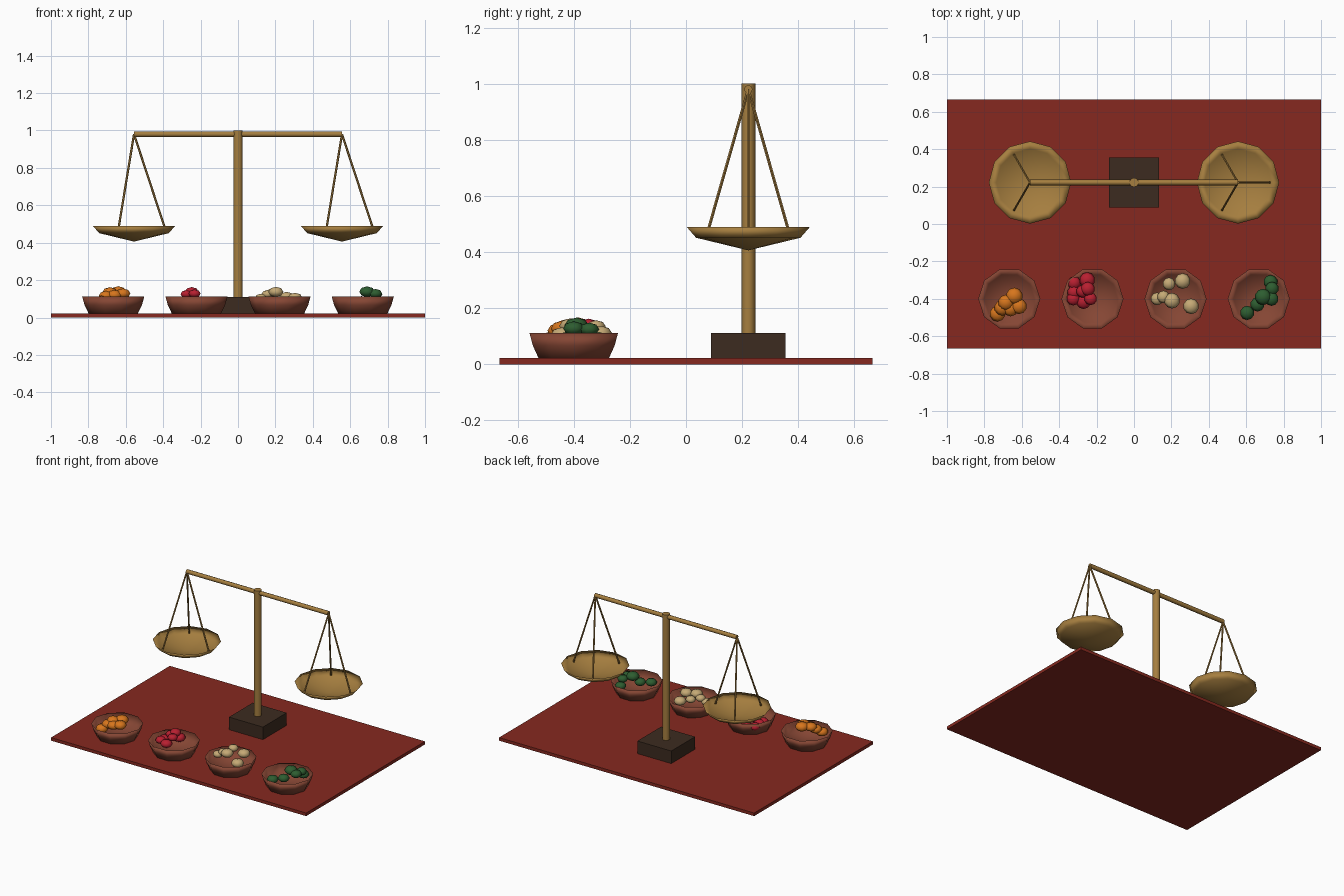
import bpy, bmesh, math
from mathutils import Vector

if "Cube" in bpy.data.objects:
    bpy.data.objects.remove(bpy.data.objects["Cube"])


def material(name, rgb):
    m = bpy.data.materials.new(name)
    m.diffuse_color = (*rgb, 1)
    m.use_nodes = True
    m.node_tree.nodes["Principled BSDF"].inputs["Base Color"].default_value = m.diffuse_color
    return m


CLOTH = material("red_cloth", (0.24, 0.022, 0.014))
WOOD = material("dark_wood", (0.045, 0.024, 0.014))
BRASS = material("brass", (0.38, 0.21, 0.05))
CLAY = material("clay", (0.235, 0.061, 0.034))
ORANGE = material("orange_spice", (0.68, 0.18, 0.012))
RED = material("red_spice", (0.48, 0.014, 0.03))
CREAM = material("cream_spice", (0.56, 0.40, 0.18))
GREEN = material("green_spice", (0.027, 0.11, 0.03))


def finish(name, bm, mat, smooth=None):
    bmesh.ops.recalc_face_normals(bm, faces=bm.faces)
    me = bpy.data.meshes.new(name)
    bm.to_mesh(me)
    bm.free()
    ob = bpy.data.objects.new(name, me)
    bpy.context.collection.objects.link(ob)
    me.materials.append(mat)
    if smooth:
        bpy.context.view_layer.objects.active = ob
        bpy.ops.object.select_all(action='DESELECT')
        ob.select_set(True)
        bpy.ops.object.shade_smooth_by_angle(angle=math.radians(smooth))
    return ob


def box(name, lo, hi, mat):
    bm = bmesh.new()
    bmesh.ops.create_cube(bm, size=1)
    lo, hi = Vector(lo), Vector(hi)
    bmesh.ops.scale(bm, vec=hi - lo, verts=bm.verts)
    bmesh.ops.translate(bm, vec=(lo + hi) / 2, verts=bm.verts)
    return finish(name, bm, mat)


def rod(name, a, b, radius, sides, mat):
    a, b = Vector(a), Vector(b)
    bm = bmesh.new()
    bmesh.ops.create_cone(bm, cap_ends=True, segments=sides,
                          radius1=radius, radius2=radius, depth=(b - a).length)
    q = (b - a).to_track_quat('Z', 'Y')
    for v in bm.verts:
        v.co = q @ v.co + (a + b) / 2
    return finish(name, bm, mat, 50)


def dish(name, centre, bottom, rings, top, sides, mat):
    """Double-walled dish: outer tip, (radius, z) rings over the rim, inner tip."""
    cx, cy = centre
    bm = bmesh.new()
    loops = [[bm.verts.new((cx + r * math.cos(k * math.tau / sides),
                            cy + r * math.sin(k * math.tau / sides), z))
              for k in range(sides)] for r, z in rings]
    low, high = bm.verts.new((cx, cy, bottom)), bm.verts.new((cx, cy, top))
    for k in range(sides):
        n = (k + 1) % sides
        bm.faces.new((low, loops[0][n], loops[0][k]))
        for a, b in zip(loops, loops[1:]):
            bm.faces.new((a[k], a[n], b[n], b[k]))
        bm.faces.new((high, loops[-1][k], loops[-1][n]))
    return finish(name, bm, mat, 180)


def spice_heap(name, balls, mat):
    bm = bmesh.new()
    for x, y, z, r in balls:
        new = bmesh.ops.create_uvsphere(bm, u_segments=10, v_segments=4, radius=r)['verts']
        bmesh.ops.scale(bm, vec=(1, 1, 0.65), verts=new)
        bmesh.ops.translate(bm, vec=(x, y, z), verts=new)
    return finish(name, bm, mat, 180)


# cloth and stand
Y = 0.222
box("cloth", (-1, -0.665, 0), (1, 0.665, 0.022), CLOTH)
box("stand_block", (-0.133, Y - 0.133, 0.022), (0.133, Y + 0.133, 0.111), WOOD)
rod("post", (0, Y, 0.1), (0, Y, 1.0), 0.025, 10, BRASS)
rod("beam", (-0.556, Y, 0.98), (0.556, Y, 0.98), 0.015, 8, BRASS)

# hanging pans with three cords each
for side, cx in (("left", -0.556), ("right", 0.556)):
    dish(side + "_pan", (cx, Y), 0.406,
         [(0.186, 0.451), (0.22, 0.49), (0.18, 0.458)], 0.415, 12, BRASS)
    for k in range(3):
        a = k * math.tau / 3
        rod(f"{side}_cord_{k + 1}", (cx, Y, 0.98),
            (cx + 0.17 * math.cos(a), Y + 0.17 * math.sin(a), 0.463), 0.006, 6, BRASS)

# clay bowls
for i, cx in enumerate((-0.667, -0.222, 0.222, 0.667)):
    dish(f"bowl_{i + 1}", (cx, -0.4), 0.022,
         [(0.132, 0.022), (0.153, 0.066), (0.166, 0.112), (0.135, 0.05)], 0.04, 10, CLAY)

# heaps in the bowls
spice_heap("orange_heap", [(-0.64, -0.385, 0.138, 0.045), (-0.685, -0.42, 0.135, 0.042),
                           (-0.615, -0.44, 0.128, 0.042), (-0.66, -0.452, 0.12, 0.042),
                           (-0.705, -0.448, 0.115, 0.042), (-0.73, -0.48, 0.09, 0.042)], ORANGE)
spice_heap("red_heap", [(-0.25, -0.30, 0.085, 0.042), (-0.32, -0.315, 0.08, 0.036),
                        (-0.247, -0.347, 0.138, 0.038), (-0.32, -0.365, 0.085, 0.036),
                        (-0.325, -0.40, 0.085, 0.036), (-0.275, -0.36, 0.125, 0.034),
                        (-0.232, -0.40, 0.128, 0.034), (-0.27, -0.415, 0.08, 0.04)], RED)
spice_heap("cream_heap", [(0.26, -0.305, 0.11, 0.042), (0.187, -0.32, 0.135, 0.034),
                          (0.158, -0.39, 0.125, 0.034), (0.123, -0.40, 0.105, 0.034),
                          (0.203, -0.41, 0.137, 0.042), (0.305, -0.44, 0.105, 0.042)], CREAM)
spice_heap("green_heap", [(0.73, -0.31, 0.09, 0.038), (0.738, -0.345, 0.125, 0.036),
                          (0.69, -0.39, 0.138, 0.044), (0.735, -0.40, 0.128, 0.038),
                          (0.66, -0.43, 0.09, 0.038), (0.605, -0.475, 0.085, 0.038)], GREEN)
